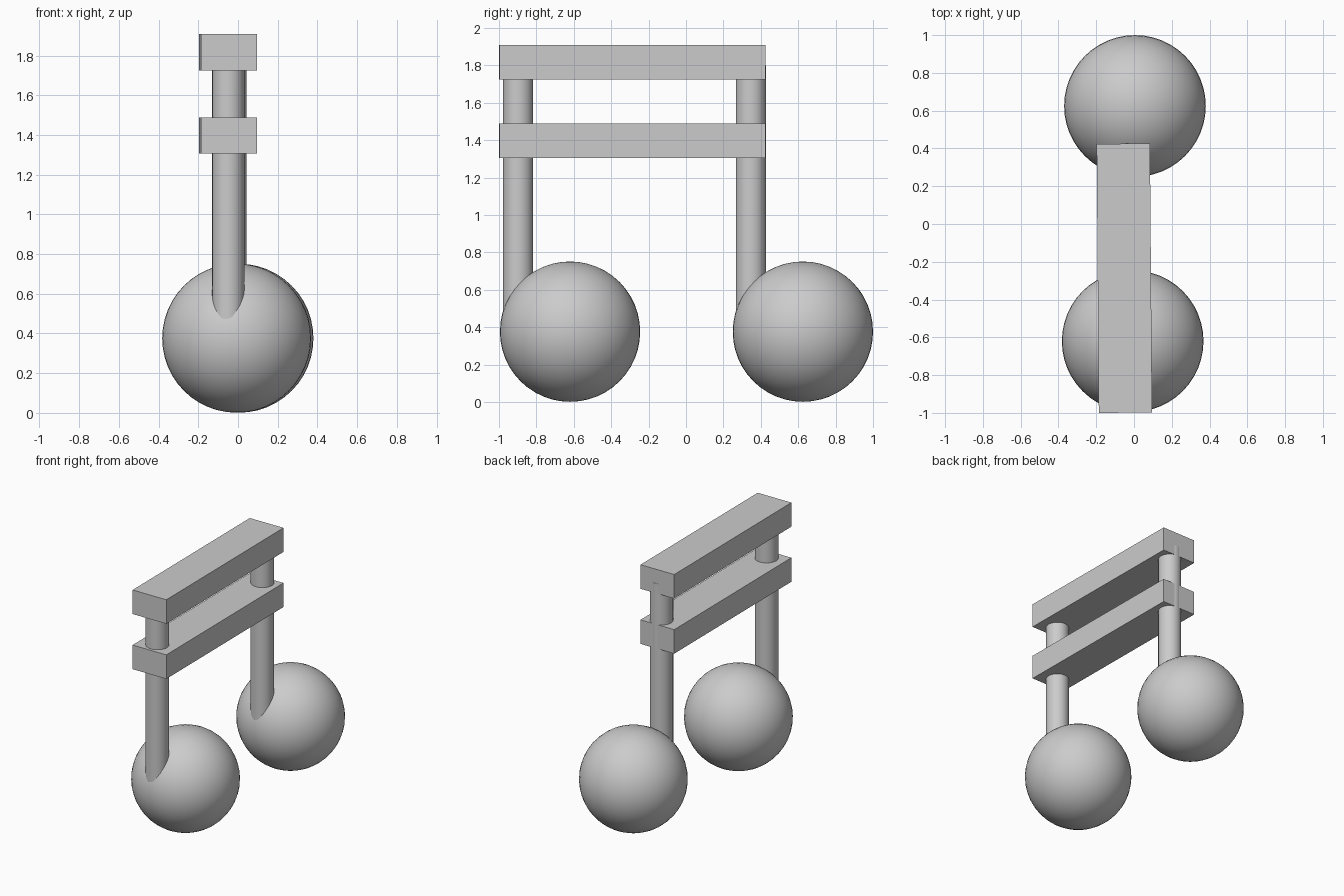
import bpy
import math

default_cube = bpy.data.objects.get("Cube")
if default_cube:
    bpy.data.objects.remove(default_cube, do_unlink=True)

grey = bpy.data.materials.new("plain_grey")
grey.use_nodes = True
colour = (0.6, 0.6, 0.6, 1)
grey.diffuse_color = colour
grey.node_tree.nodes["Principled BSDF"].inputs["Base Color"].default_value = colour

RADIUS = 0.375
TILT = 0.008          # slight turn of the beams about z


def finish(name, smooth=True):
    obj = bpy.context.object
    obj.name = name
    obj.data.materials.append(grey)
    if smooth:
        bpy.ops.object.shade_smooth_by_angle(angle=math.radians(35))
    return obj


# Round note heads, each with a stem sunk into its front side
for side, x, y in (("front", -0.007, -0.62), ("back", 0.005, 0.625)):
    bpy.ops.mesh.primitive_uv_sphere_add(
        segments=48, ring_count=24, radius=RADIUS, location=(x, y, RADIUS + 0.001))
    finish(side + "_note_head")

    bottom, top = 0.38, 1.8
    bpy.ops.mesh.primitive_cylinder_add(
        vertices=48, radius=0.081, depth=top - bottom,
        location=(x - 0.042, y - 0.278, (top + bottom) / 2))
    finish(side + "_stem")

# Two parallel beams joining the stems
for level, z in (("lower", 1.397), ("upper", 1.816)):
    bpy.ops.mesh.primitive_cube_add(
        size=1, location=(-0.051, -0.287, z), rotation=(0, 0, TILT))
    beam = finish(level + "_beam", smooth=False)
    beam.scale = (0.282, 1.424, 0.183)
